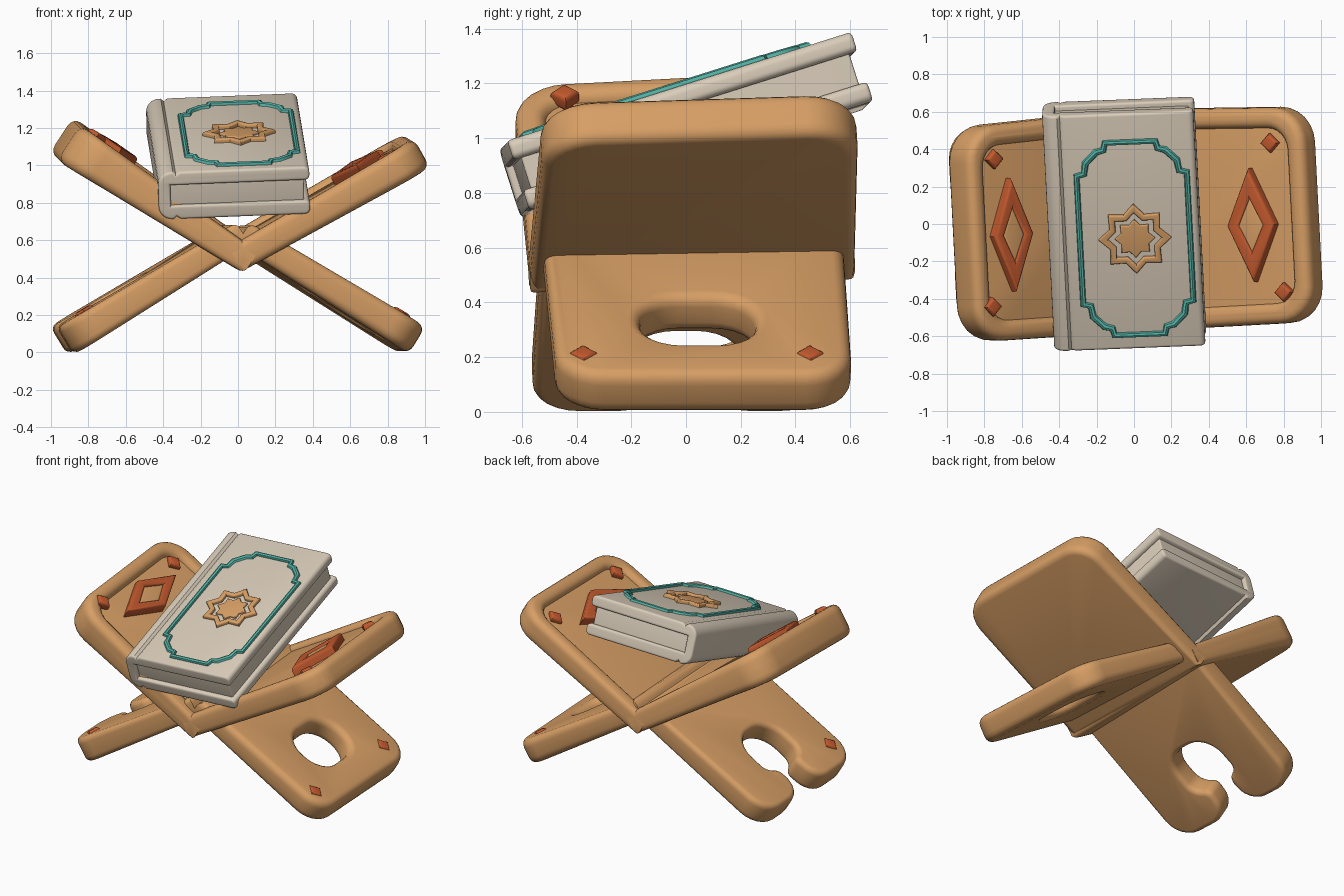
import bpy, bmesh
from math import radians, sin, cos, pi
from mathutils import Matrix, Vector

cube = bpy.data.objects.get("Cube")
if cube:
    bpy.data.objects.remove(cube)


def material(name, rgb):
    m = bpy.data.materials.new(name)
    m.use_nodes = True
    m.diffuse_color = (*rgb, 1)
    m.node_tree.nodes["Principled BSDF"].inputs["Base Color"].default_value = (*rgb, 1)
    return m


WOOD = material("warm wood", (0.68, 0.345, 0.13))
CREAM = material("cream", (0.70, 0.61, 0.49))
TEAL = material("teal", (0.09, 0.46, 0.39))
RUST = material("rust orange", (0.54, 0.10, 0.027))


def rot(axis, degrees):
    return Matrix.Rotation(radians(degrees), 4, axis)


def move(x, y, z):
    return Matrix.Translation((x, y, z))


def rounded(corners, steps=6):
    """Outline from (x, y, radius) corners, each softened with a small arc."""
    pts = []
    for i, (x, y, r) in enumerate(corners):
        p = Vector((x, y))
        if not r:
            pts.append(p)
            continue
        a = p + (Vector(corners[i - 1][:2]) - p).normalized() * r
        b = p + (Vector(corners[(i + 1) % len(corners)][:2]) - p).normalized() * r
        for k in range(steps + 1):
            t = k / steps
            # rational weight keeps the arc close to a circle
            w = ((1 - t) ** 2, 1.414 * t * (1 - t), t * t)
            pts.append((a * w[0] + p * w[1] + b * w[2]) / sum(w))
    return pts


def finish(name, curve, mat, matrix, taper=0):
    ob = bpy.data.objects.new(name, curve)
    bpy.context.collection.objects.link(ob)
    bpy.ops.object.select_all(action='DESELECT')
    ob.select_set(True)
    bpy.context.view_layer.objects.active = ob
    bpy.ops.object.convert(target='MESH')
    ob = bpy.context.view_layer.objects.active
    bm = bmesh.new()
    bm.from_mesh(ob.data)
    bmesh.ops.remove_doubles(bm, verts=bm.verts, dist=0.0002)
    bmesh.ops.recalc_face_normals(bm, faces=bm.faces)
    for v in bm.verts:  # boards grow thicker toward their outer end
        v.co.z *= 1 + taper * (v.co.x - 0.5)
    bm.to_mesh(ob.data)
    bm.free()
    ob.data.materials.clear()
    ob.data.materials.append(mat)
    ob.matrix_world = matrix
    bpy.ops.object.shade_smooth_by_angle(angle=radians(40))


def add_outline(curve, pts):
    sp = curve.splines.new('POLY')
    sp.points.add(len(pts) - 1)
    for q, p in zip(sp.points, pts):
        q.co = (p[0], p[1], 0, 1)
    sp.use_cyclic_u = True


def slab(name, outlines, thick, bevel, mat, matrix, taper=0):
    """Flat plate with soft edges; outlines after the first are holes."""
    c = bpy.data.curves.new(name, 'CURVE')
    c.dimensions = '2D'
    c.fill_mode = 'BOTH'
    c.extrude = thick / 2 - bevel
    c.bevel_depth = bevel
    c.bevel_resolution = 3
    c.offset = -bevel
    for pts in outlines:
        add_outline(c, pts)
    finish(name, c, mat, matrix, taper)


def diamond(cx, cy, a, b):
    return [(cx + a, cy), (cx, cy + b), (cx - a, cy), (cx, cy - b)]


def star(radius, inner):
    return [((radius, inner)[i % 2] * cos(i * pi / 8),
             (radius, inner)[i % 2] * sin(i * pi / 8)) for i in range(16)]


STAND = rot('Z', 3) @ move(0, 0.02, 0)


def rimmed_wing(name, m, thick, taper):
    """Board with a raised rim along both sides and the outer end."""
    s0, end, w, rim, r, depth = -0.05, 1.105, 0.595, 0.11, 0.19, 0.03
    outer = [(s0, -w, 0), (end, 0.02 - w, r), (end, w - 0.02, r), (s0, w, 0)]
    wi = w - rim
    inner = [(s0, wi, 0), (end - rim, wi - 0.02, r * 0.6),
             (end - rim, 0.02 - wi, r * 0.6), (s0, -wi, 0)]
    slab(name + "_rim", [rounded(outer + inner)], thick, 0.045, WOOD, m, taper)
    slab(name + "_board", [rounded(outer)], thick - depth, 0.045, WOOD,
         m @ move(0, 0, -depth / 2 - 0.002), taper)


def stud(name, m, s, y, z):
    slab(name, [diamond(s, y, 0.055, 0.052)], 0.06, 0.018, RUST, m @ move(0, 0, z))


# Upper wings: name, turn, tilt, twist, thickness, taper, big diamond, studs (s, y)
wings = [("left_wing", 0, 29.3, 1.8, 0.16, 0.2,
          (0.77, -0.045, 0.145), [(0.895, 0.39), (0.935, -0.41)]),
         ("right_wing", 180, 33, -3, 0.18, 0.45,
          (0.845, 0.015, 0.125), [(0.925, -0.395), (1.0, 0.39)])]
for name, turn, tilt, twist, thick, taper, (s, y, half), studs in wings:
    m = STAND @ move(0, 0, 0.54) @ rot('Z', turn) @ rot('X', twist) @ rot('Y', -tilt)
    rimmed_wing(name, m, thick, taper)
    top = thick / 2 * (1 + taper * 0.35) - 0.03
    slab(name + "_diamond_frame", [diamond(s, y, half, 0.305), diamond(s, y, half * 0.5, 0.14)],
         0.11, 0.02, RUST, m @ move(0, 0, top))
    slab(name + "_diamond_centre", [diamond(s, y, half * 0.55, 0.155)],
         0.09, 0.015, WOOD, m @ move(0, 0, top))
    for i, (sx, sy) in enumerate(studs):
        # studs close to the end sit on the slope of the rim
        stud(f"{name}_stud_{i + 1}", m, sx, sy, top + max(0, sx - 0.92) * 0.35)

# Leg with a closed round hole
LEG = move(0, 0, 0.635)
m = STAND @ LEG @ rot('Y', 31.3)
outline = rounded([(0, -0.55, 0), (1.1, -0.54, 0.17), (1.1, 0.54, 0.17), (0, 0.55, 0)])
hole = rounded([(x, y, 0.15) for x, y in
                [(0.54, -0.22), (0.86, -0.22), (0.86, 0.2), (0.54, 0.2)]])
slab("left_leg", [outline, hole], 0.155, 0.045, WOOD, m, 0.2)
for i, y in enumerate((-0.44, 0.39)):
    stud(f"left_leg_stud_{i + 1}", m, 0.95, y, 0.065)

# Leg with a keyhole slot open at the foot
m = STAND @ LEG @ rot('Z', 180) @ rot('Y', 31.3)
keyhole = [(0, -0.55, 0), (1.1, -0.54, 0.17), (1.1, -0.11, 0.15), (0.88, -0.11, 0.04),
           (0.84, -0.2, 0.05), (0.55, -0.19, 0.16), (0.55, 0.19, 0.16), (0.84, 0.19, 0.06),
           (0.89, 0.08, 0.04), (1.1, 0.1, 0.12), (1.1, 0.54, 0.17), (0, 0.55, 0)]
slab("right_leg", [rounded(keyhole)], 0.155, 0.035, WOOD, m, 0.2)
stud("right_leg_stud", m, 0.94, 0.43, 0.068)

# Book: wrap-around cover, page block and raised decoration
BOOK = move(-0.053, 0.0, 1.048) @ rot('Z', 3) @ rot('X', 17.5) @ rot('Y', -2.4)
END = rot('X', 90)
H, W, C = 0.133, 0.405, 0.075
half = [(W, H, 0.03), (-0.29, H, 0), (-0.31, H - 0.015, 0), (-0.325, H, 0), (-W, H, 0.07)]
inside = [(-0.34, C - H, 0), (-0.34, H - C, 0), (W, H - C, 0.025)]
cover = half + [(x, -z, r) for x, z, r in reversed(half)] + [(W, C - H, 0.025)] + inside
slab("book_cover", [rounded(cover)], 1.32, 0.015, CREAM, BOOK @ END)
pages = [(-0.36, -0.09), (W - 0.03, -0.09), (W - 0.03, 0.09), (-0.36, 0.09)]
slab("book_pages", [pages], 1.26, 0.01, CREAM, BOOK @ END)

# Cover border with stepped corners
FACE = BOOK @ move(0.06, -0.04, H)
hx, hy = 0.295, 0.54
q = [(hx, hy - 0.18), (hx - 0.04, hy - 0.17), (hx - 0.05, hy - 0.11),
     (hx - 0.11, hy - 0.05), (hx - 0.15, hy - 0.04), (hx - 0.16, hy)]
path = q + [(-x, y) for x, y in reversed(q)]
path += [(-x, -y) for x, y in path]
border = bpy.data.curves.new("cover_border", 'CURVE')
border.dimensions = '3D'
border.bevel_depth = 0.019
border.bevel_resolution = 2
add_outline(border, path)
finish("cover_border", border, TEAL, FACE)

# Star emblem: open eight-pointed ring around a solid star
slab("star_ring", [star(0.195, 0.145), star(0.145, 0.11)], 0.045, 0.01, WOOD, FACE)
slab("star_centre", [star(0.108, 0.08)], 0.03, 0.008, WOOD, FACE)
